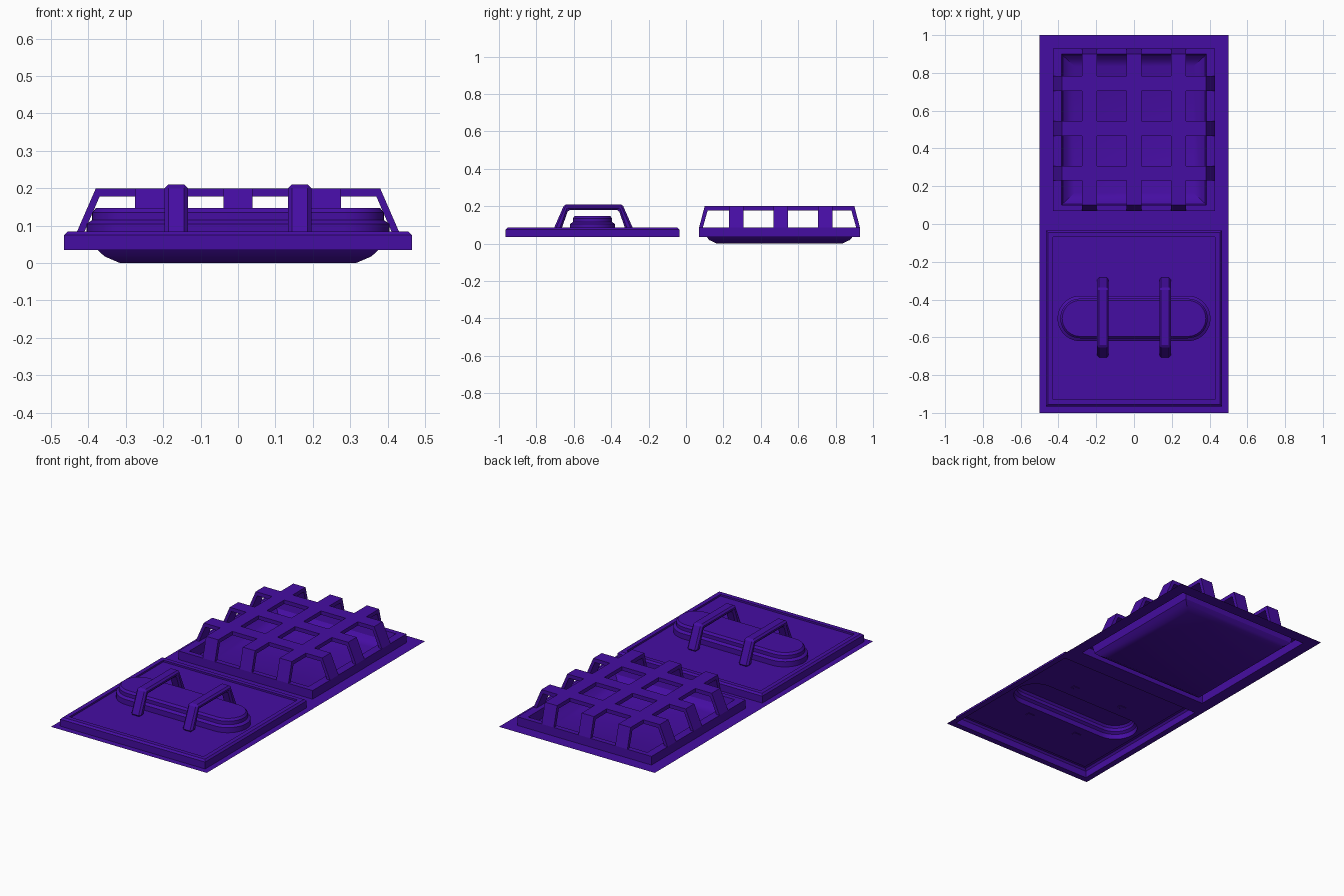
import bpy, bmesh, math
from mathutils import Vector

default_cube = bpy.data.objects.get("Cube")
if default_cube:
    bpy.data.objects.remove(default_cube)

# One purple plastic for the whole model
PURPLE = (0.06, 0.004, 0.36, 1)
purple = bpy.data.materials.new("purple plastic")
purple.use_nodes = True
purple.diffuse_color = PURPLE
shader = purple.node_tree.nodes["Principled BSDF"]
shader.inputs["Base Color"].default_value = PURPLE
shader.inputs["Roughness"].default_value = 0.6

SHEET, RIM, PANEL = 0.035, 0.085, 0.075


def finish(name, bm):
    mesh = bpy.data.meshes.new(name)
    bm.to_mesh(mesh)
    bm.free()
    mesh.materials.append(purple)
    obj = bpy.data.objects.new(name, mesh)
    bpy.context.collection.objects.link(obj)
    return obj


def ring(hx, hy, z, r=0, steps=10):
    """Counter-clockwise rounded rectangle, same point count for any radius."""
    points = []
    for corner, (sx, sy) in enumerate([(1, 1), (-1, 1), (-1, -1), (1, -1)]):
        for i in range(steps + 1):
            a = (corner + i / steps) * math.pi / 2
            points.append(Vector((sx * (hx - r) + r * math.cos(a),
                                  sy * (hy - r) + r * math.sin(a), z)))
    return points


def pressed_sheet(name, cy, rings):
    """Single-skin sheet lofted from its outer edge inward, closed at the end."""
    bm = bmesh.new()
    loops = [[bm.verts.new(p + Vector((0, cy, 0))) for p in pts] for pts in rings]
    count = len(loops[0])
    for a, b in zip(loops, loops[1:]):
        for i in range(count):
            j = (i + 1) % count
            bm.faces.new((a[i], a[j], b[j], b[i]))
    bm.faces.new(loops[-1])
    bmesh.ops.remove_doubles(bm, verts=bm.verts, dist=1e-5)
    return finish(name, bm)


def gate(name, outer, inner, width, origin, along_x):
    """Trapezoid arch: outer and inner are (half foot, half top, foot z, top z)."""
    def arch(foot, top, z0, z1):
        return [(-foot, z0), (-top, z1), (top, z1), (foot, z0)]
    profile = arch(*outer) + arch(*inner)[::-1]
    bm = bmesh.new()
    sides = []
    for s in (-width / 2, width / 2):
        sides.append([bm.verts.new((u, s, z) if along_x else (s, u, z))
                      for u, z in profile])
    n = len(profile)
    for i in range(n):
        j = (i + 1) % n
        bm.faces.new((sides[0][i], sides[0][j], sides[1][j], sides[1][i]))
    # Leg, beam and leg quads on both flat sides
    for side in sides:
        for i in range(3):
            bm.faces.new((side[i], side[i + 1], side[n - 2 - i], side[n - 1 - i]))
    bmesh.ops.recalc_face_normals(bm, faces=bm.faces)
    obj = finish(name, bm)
    obj.location = origin
    return obj


# Front half: raised panel with a stepped, hollow oblong boss
front = pressed_sheet("front_panel", -0.5, [
    ring(0.5, 0.5, SHEET), ring(0.465, 0.465, SHEET),
    ring(0.465, 0.465, PANEL), ring(0.455, 0.455, RIM),
    ring(0.43, 0.43, RIM), ring(0.43, 0.43, PANEL),
    ring(0.405, 0.12, PANEL, 0.12), ring(0.405, 0.12, 0.105, 0.12),
    ring(0.39, 0.105, 0.115, 0.105), ring(0.39, 0.105, 0.135, 0.105),
    ring(0.38, 0.095, 0.147, 0.095),
])

# Back half: raised frame around a sunken basin
back = pressed_sheet("back_basin", 0.5, [
    ring(0.5, 0.5, SHEET), ring(0.43, 0.43, SHEET),
    ring(0.43, 0.43, RIM), ring(0.383, 0.4, RIM),
    ring(0.375, 0.39, SHEET), ring(0.357, 0.374, 0.018),
    ring(0.315, 0.335, 0),
])
for obj in (front, back):
    bpy.ops.object.select_all(action="DESELECT")
    obj.select_set(True)
    bpy.context.view_layer.objects.active = obj
    bpy.ops.object.shade_smooth_by_angle(angle=math.radians(25))

# Two bevelled handles straddling the boss
for side, x in (("right", -0.165), ("left", 0.165)):
    handle = gate(side + "_handle", (0.215, 0.155, PANEL - 0.002, 0.21),
                  (0.172, 0.135, PANEL - 0.002, 0.18), 0.062,
                  (x, -0.495, 0), False)
    bevel = handle.modifiers.new("soft edges", "BEVEL")
    bevel.width = 0.01
    bevel.segments = 1
    bevel.limit_method = "ANGLE"
    bevel.angle_limit = math.radians(50)

# Three by three grille over the basin
for i in (-1, 0, 1):
    gate(f"grille_long_bar_{i + 2}", (0.43, 0.4, RIM, 0.2),
         (0.41, 0.384, RIM, 0.178), 0.078, (i * 0.236, 0.5, 0), False)
    gate(f"grille_cross_bar_{i + 2}", (0.43, 0.38, RIM, 0.2),
         (0.41, 0.37, RIM, 0.178), 0.078, (0, 0.506 + i * 0.238, 0), True)
